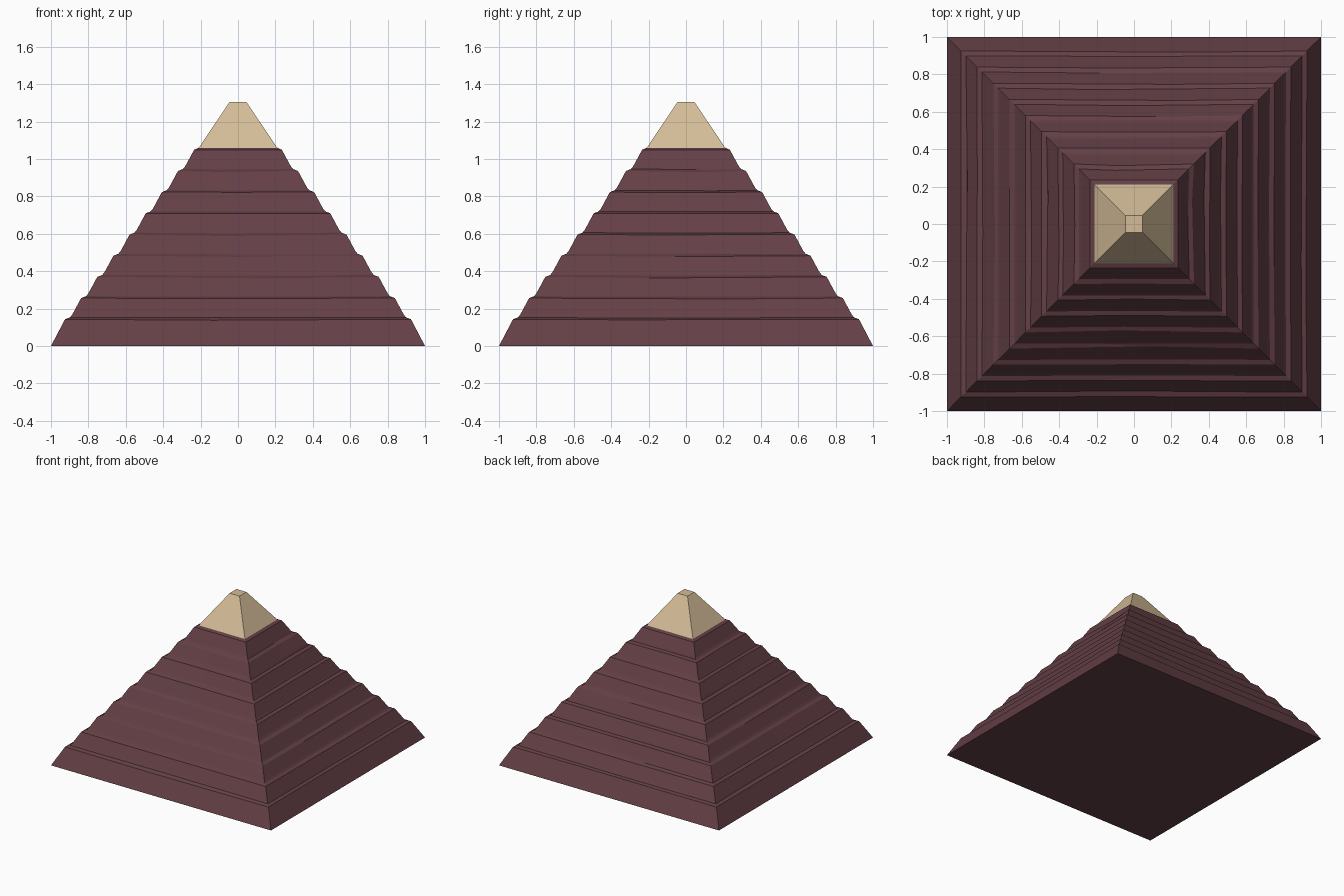
import bpy, bmesh, random

if "Cube" in bpy.data.objects:
    bpy.data.objects.remove(bpy.data.objects["Cube"])

random.seed(7)


def material(name, color):
    m = bpy.data.materials.new(name)
    m.diffuse_color = color
    m.use_nodes = True
    m.node_tree.nodes["Principled BSDF"].inputs["Base Color"].default_value = m.diffuse_color
    return m


def square_ring(bm, half, z, mids=None):
    """Square loop; mids gives (position, inset, drop) of a worn point on each side."""
    corners = [(-1, -1), (1, -1), (1, 1), (-1, 1)]
    ring = []
    for i, (x, y) in enumerate(corners):
        ring.append(bm.verts.new((x * half, y * half, z)))
        if mids:
            t, inset, drop = mids[i]
            nx, ny = corners[(i + 1) % 4]
            px, py = x + (nx - x) * t, y + (ny - y) * t
            k = half - inset
            # only the coordinate facing outwards is pushed in
            px, py = (px * half, py * k) if i % 2 == 0 else (px * k, py * half)
            ring.append(bm.verts.new((px, py, z - drop)))
    return ring


def stack(name, levels, mat):
    """Bridge the square loops from bottom to top and close both ends."""
    bm = bmesh.new()
    rings = [square_ring(bm, *lv) for lv in levels]
    for a, b in zip(rings, rings[1:]):
        n = len(a)
        for i in range(n):
            j = (i + 1) % n
            bm.faces.new((a[i], a[j], b[j], b[i]))
    bm.faces.new(rings[0][::-1])
    bm.faces.new(rings[-1])
    mesh = bpy.data.meshes.new(name)
    bm.to_mesh(mesh)
    bm.free()
    ob = bpy.data.objects.new(name, mesh)
    bpy.context.collection.objects.link(ob)
    mesh.materials.append(mat)
    return ob


def worn(inset, drop):
    return [(random.uniform(0.3, 0.7), random.uniform(0, inset),
             random.uniform(0, drop)) for _ in range(4)]


stone = material("dark_stone", (0.127, 0.051, 0.061, 1))
sand = material("sand_stone", (0.66, 0.50, 0.31, 1))

# Nine sloping courses, each with a bevelled, slightly worn shoulder
flat = [(0.5, 0, 0)] * 4
levels = [(1.0, 0.0, flat)]
for i in range(9):
    half = 0.925 - 0.0863 * i
    top = 0.143 + 0.1133 * i
    last = i == 8
    levels.append((half, top, flat if last else worn(0.012, 0.008)))
    if last:
        levels.append((0.21, 1.06, flat))
    else:
        levels.append((half - 0.026, top + 0.010, worn(0.008, 0.004)))
        levels.append((half - 0.038, top + 0.024, flat))
stack("stepped_body", levels, stone)

# Smooth capstone with a small flat top
stack("capstone", [(0.21, 1.06), (0.045, 1.305)], sand)
